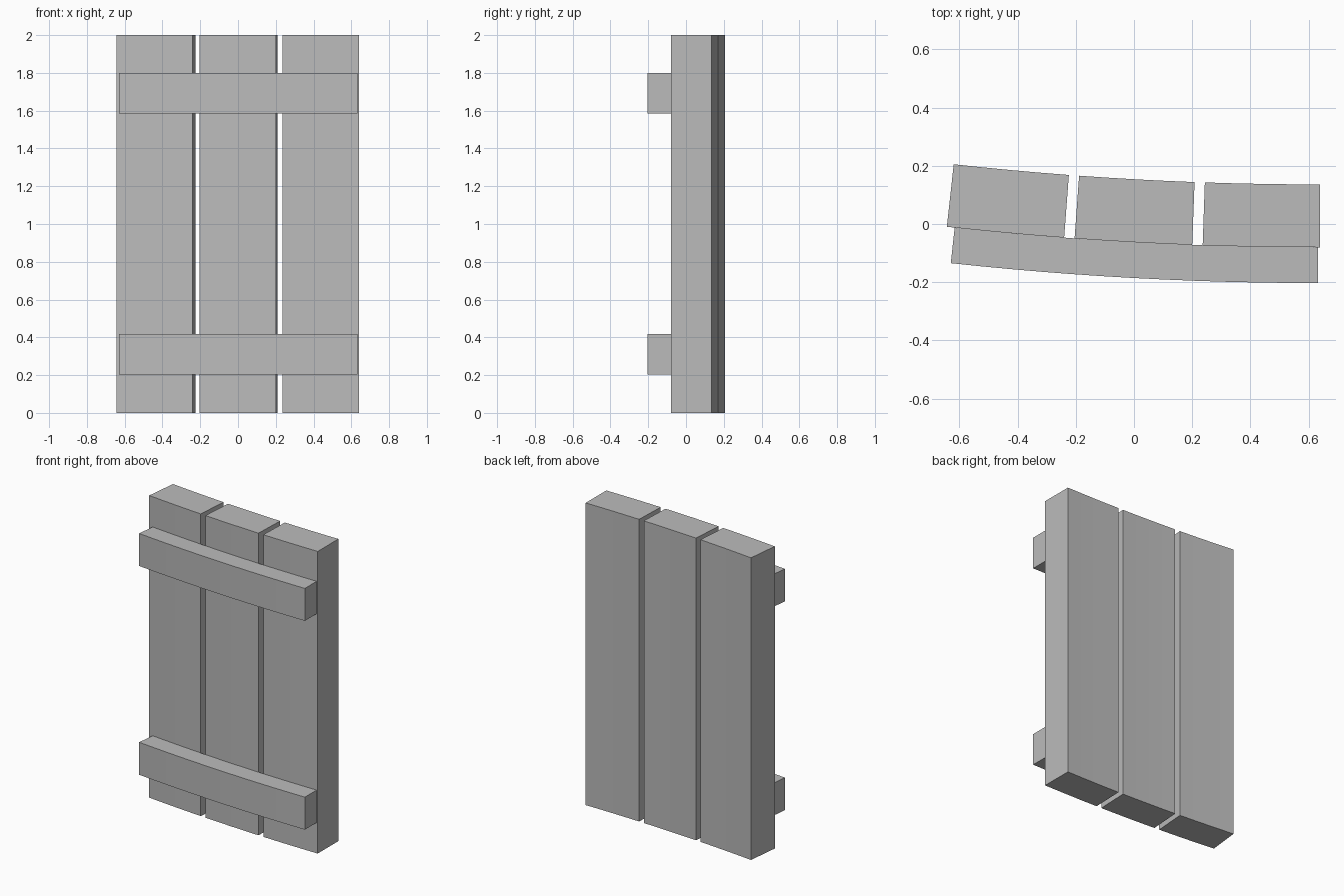
import bpy, bmesh, math

if "Cube" in bpy.data.objects:
    bpy.data.objects.remove(bpy.data.objects["Cube"])

R = 11.7                    # bend radius of the plank fronts
CX, CY = 0.64, -0.08 + R    # bend centre, behind the right edge

grey = bpy.data.materials.new("plain grey")
grey.diffuse_color = (0.5, 0.5, 0.5, 1)
grey.use_nodes = True
grey.node_tree.nodes["Principled BSDF"].inputs["Base Color"].default_value = grey.diffuse_color


def bent_board(name, s0, s1, r_front, r_back, z0, z1, steps):
    """Board following the bend; s is the arc length leftward from the right edge."""
    def point(s, r):
        a = s / R
        return CX - r * math.sin(a), CY - r * math.cos(a)

    ss = [s1 + (s0 - s1) * i / steps for i in range(steps + 1)]
    bm = bmesh.new()
    rings = []
    for s in ss:
        fx, fy = point(s, r_front)
        bx, by = point(s, r_back)
        rings.append([bm.verts.new(p) for p in
                      ((fx, fy, z0), (bx, by, z0), (bx, by, z1), (fx, fy, z1))])
    for a, b in zip(rings, rings[1:]):
        for i in range(4):
            j = (i + 1) % 4
            bm.faces.new((a[i], a[j], b[j], b[i]))
    bm.faces.new(rings[0])
    bm.faces.new(rings[-1][::-1])
    bmesh.ops.recalc_face_normals(bm, faces=bm.faces)
    me = bpy.data.meshes.new(name)
    bm.to_mesh(me)
    bm.free()
    me.materials.append(grey)
    bpy.context.collection.objects.link(bpy.data.objects.new(name, me))


# Three upright planks
for name, s0, s1 in (("right_plank", 0, 0.404), ("middle_plank", 0.44, 0.845),
                     ("left_plank", 0.881, 1.286)):
    bent_board(name, s0, s1, R, R - 0.216, 0, 2, 4)

# Two cross battens on the front
for name, z0 in (("lower_batten", 0.203), ("upper_batten", 1.585)):
    bent_board(name, 0.008, 1.259, R + 0.123, R, z0, z0 + 0.215, 12)
